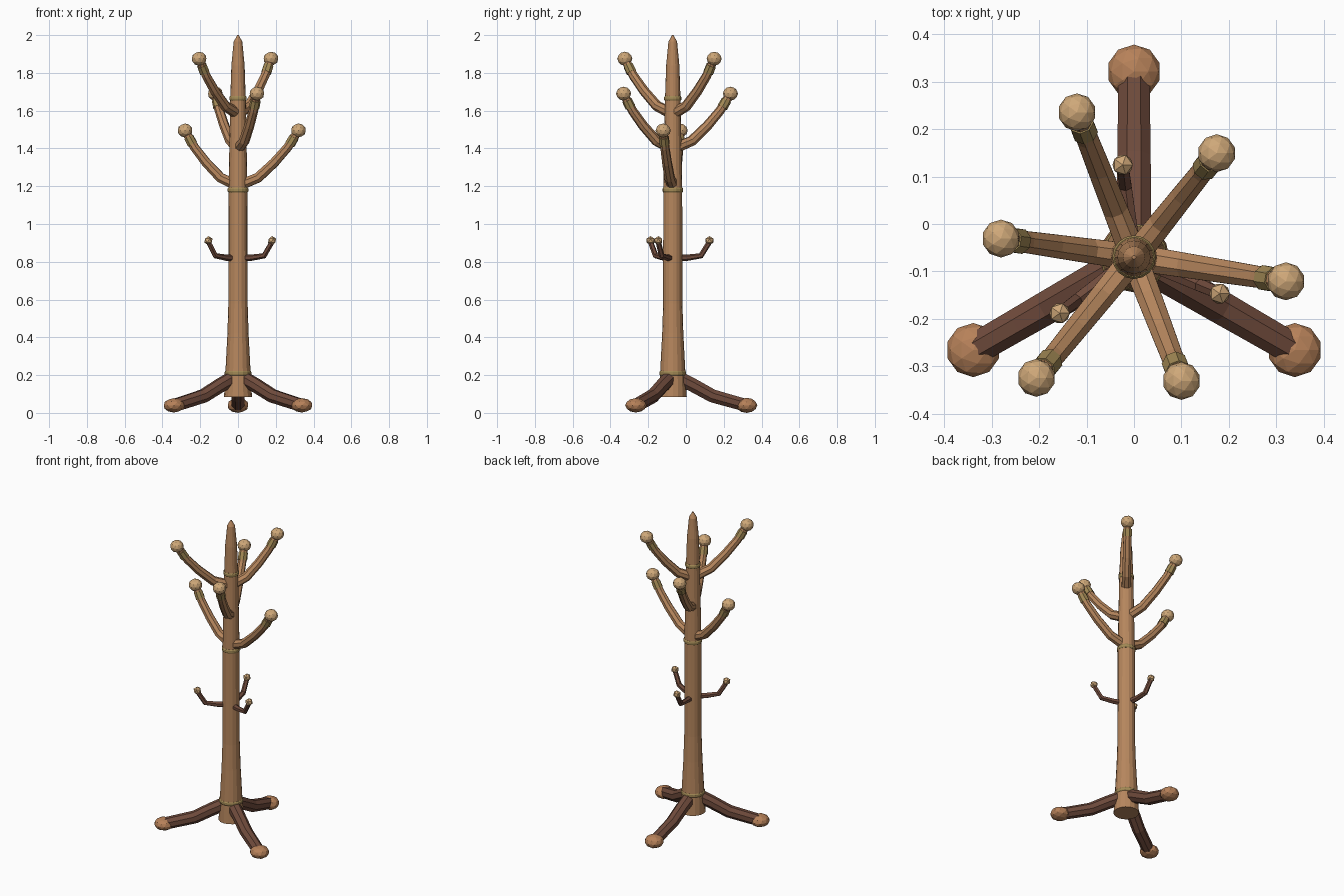
import bpy, bmesh
from math import sin, cos, pi, radians
from mathutils import Vector, Matrix

if "Cube" in bpy.data.objects:
    bpy.data.objects.remove(bpy.data.objects["Cube"])

AXIS = Vector((0, -0.07, 0))  # trunk axis


def material(name, rgb):
    m = bpy.data.materials.new(name)
    m.diffuse_color = (*rgb, 1)
    m.use_nodes = True
    m.node_tree.nodes["Principled BSDF"].inputs["Base Color"].default_value = m.diffuse_color
    return m


BARK = material("bark", (0.47, 0.24, 0.11))
DARK = material("dark_wood", (0.16, 0.07, 0.045))
FOOT = material("foot_wood", (0.47, 0.22, 0.10))
KNOB = material("pale_wood", (0.62, 0.39, 0.19))
BAND = material("band", (0.36, 0.25, 0.09))


def finish(bm, name, mat):
    bmesh.ops.recalc_face_normals(bm, faces=bm.faces)
    me = bpy.data.meshes.new(name)
    bm.to_mesh(me)
    bm.free()
    me.materials.append(mat)
    ob = bpy.data.objects.new(name, me)
    bpy.context.collection.objects.link(ob)
    return ob


def skin(name, rings, mat):
    """Join matching rings of points into a capped solid."""
    bm = bmesh.new()
    rows = [[bm.verts.new(p) for p in ring] for ring in rings]
    n = len(rows[0])
    for a, b in zip(rows, rows[1:]):
        for i in range(n):
            j = (i + 1) % n
            bm.faces.new((a[i], a[j], b[j], b[i]))
    bm.faces.new(rows[0])
    bm.faces.new(rows[-1])
    return finish(bm, name, mat)


def lathe(name, profile, mat, n=16):
    return skin(name, [[AXIS + Vector((r * cos(2 * pi * i / n), r * sin(2 * pi * i / n), z))
                        for i in range(n)] for r, z in profile], mat)


def place(angle, r, z):
    a = radians(angle)
    return AXIS + Vector((r * cos(a), r * sin(a), z))


def limb(name, angle, path, r0, r1, mat, n=8):
    """Tapered tube along (distance, height) points in one upright plane."""
    pts = [place(angle, *p) for p in path]
    side = Vector((-sin(radians(angle)), cos(radians(angle)), 0))
    rings = []
    for k, p in enumerate(pts):
        t = (pts[min(k + 1, len(pts) - 1)] - pts[max(k - 1, 0)]).normalized()
        up = t.cross(side)
        r = r0 + (r1 - r0) * k / (len(pts) - 1)
        rings.append([p + r * (side * cos(2 * pi * (i + .5) / n) + up * sin(2 * pi * (i + .5) / n))
                      for i in range(n)])
    return skin(name, rings, mat)


def ball(name, centre, r, rz, mat, sub=2):
    bm = bmesh.new()
    bmesh.ops.create_icosphere(bm, subdivisions=sub, radius=1,
                               matrix=Matrix.Translation(centre) @ Matrix.Diagonal((r, r, rz, 1)))
    return finish(bm, name, mat)


# trunk with flared base and pointed top
lathe("trunk", [(0.074, 0.085), (0.067, 0.21), (0.056, 0.42), (0.051, 0.58), (0.05, 1.18),
                (0.045, 1.45), (0.041, 1.66), (0.035, 1.84), (0.023, 1.965), (0.004, 2.0)], BARK)

# bands round the trunk
for i, (r, z) in enumerate([(0.071, 0.21), (0.055, 1.18), (0.046, 1.665)]):
    lathe(f"trunk_band_{i}", [(r - .004, z - .012), (r, z - .006), (r, z + .006), (r - .004, z + .012)], BAND)

# three legs with flattened feet
for i, a in enumerate((90, 210, 330)):
    limb(f"leg_{i}", a, [(0.03, 0.185), (0.11, 0.145), (0.21, 0.09), (0.28, 0.07), (0.38, 0.042)],
         0.04, 0.036, DARK)
    ball(f"foot_{i}", place(a, 0.391, 0.04), 0.057, 0.04 if i == 0 else 0.038, FOOT)

# three small coat hooks
for i in range(3):
    a = 97 + 120 * i
    limb(f"hook_{i}", a, [(0.03, 0.82), (0.08, 0.822), (0.15, 0.832), (0.196, 0.905)], 0.018, 0.014, DARK, 6)
    ball(f"hook_tip_{i}", place(a, 0.196, 0.912), 0.024, 0.024, KNOB, 1)

# six curved branches in opposite pairs, each with collar and knob
BRANCHES = [(-9, 1.21, .324), (172, 1.21, .283), (111.5, 1.405, .328),
            (291, 1.405, .279), (51.5, 1.59, .28), (231, 1.59, .327)]
for i, (a, z, reach) in enumerate(BRANCHES):
    path = [(reach * f, z + h) for f, h in
            [(.06, 0), (.33, .035), (.6, .115), (.82, .195), (1, .285)]]
    limb(f"branch_{i}", a, path, 0.03, 0.023, BARK)
    limb(f"branch_collar_{i}", a, [(reach * .86, z + .212), (reach * .93, z + .25)], 0.028, 0.027, BAND)
    ball(f"branch_knob_{i}", place(a, reach, z + .285), 0.04, 0.037, KNOB)
